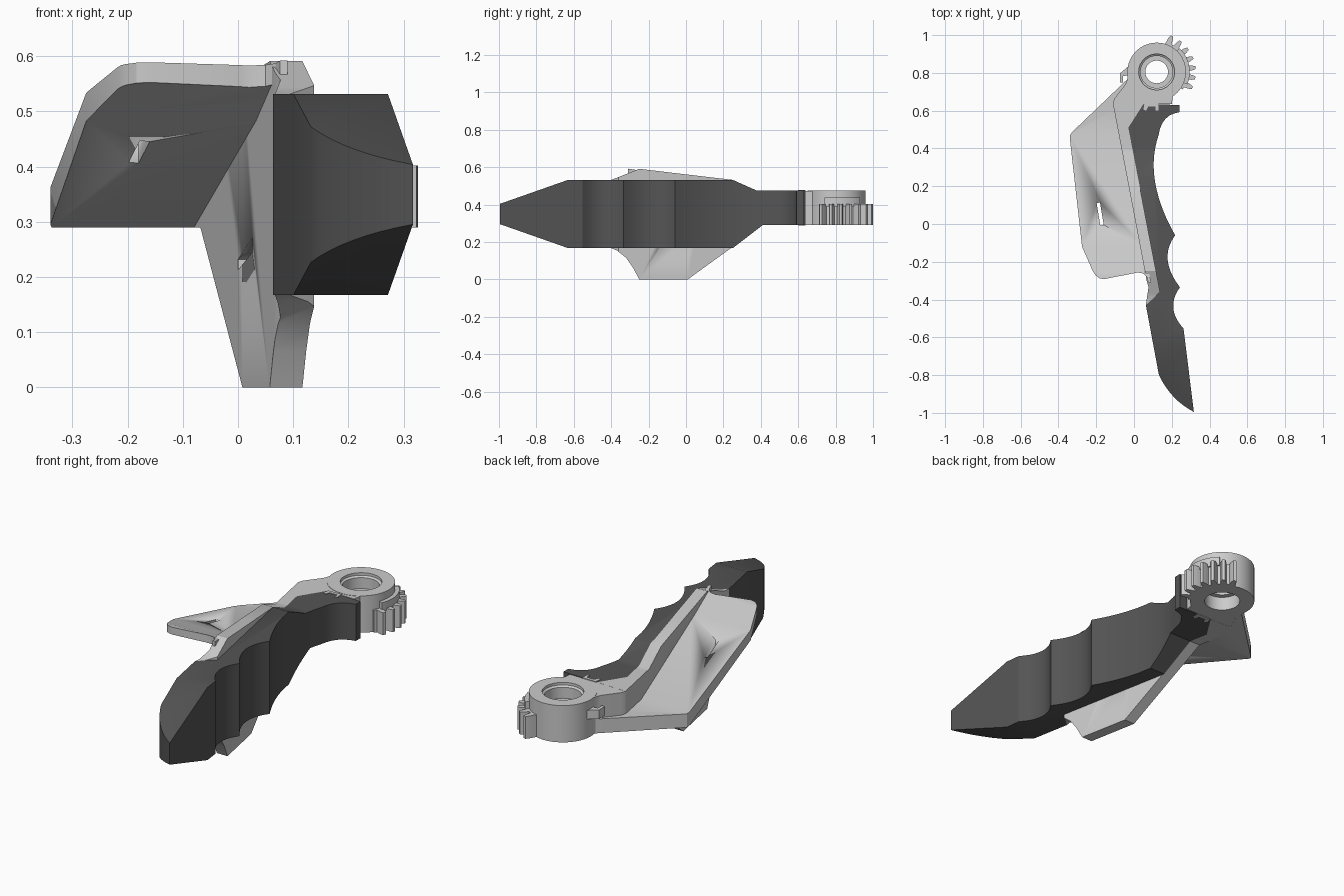
import bpy, bmesh, math
from mathutils import Vector

dark = bpy.data.materials.new("dark_grip")
dark.diffuse_color = (0.09, 0.09, 0.09, 1)
HUB = (0.12, 0.805)


def finish(name, bm, mat=None):
    bmesh.ops.recalc_face_normals(bm, faces=bm.faces)
    me = bpy.data.meshes.new(name)
    bm.to_mesh(me)
    bm.free()
    ob = bpy.data.objects.new(name, me)
    bpy.context.collection.objects.link(ob)
    if mat:
        me.materials.append(mat)
    bpy.ops.object.select_all(action='DESELECT')
    ob.select_set(True)
    bpy.context.view_layer.objects.active = ob
    bpy.ops.object.shade_smooth_by_angle(angle=math.radians(25))
    return ob


def slab(name, outline, prof, mat=None):
    """Plan outline extruded in z; prof = (y, bottom, top) rows give its side profile."""
    bm = bmesh.new()
    f = bm.faces.new([bm.verts.new((x, y, 0)) for x, y in outline])
    ext = bmesh.ops.extrude_face_region(bm, geom=[f])["geom"]
    for v in ext:
        if isinstance(v, bmesh.types.BMVert):
            v.co.z = 1
    for y, _, _ in prof:
        bmesh.ops.bisect_plane(bm, geom=bm.verts[:] + bm.edges[:] + bm.faces[:], dist=1e-5,
                               plane_co=(0, y, 0), plane_no=(0, 1, 0))
    prof = sorted(prof)
    for v in bm.verts:
        y = min(max(v.co.y, prof[0][0]), prof[-1][0])
        for a, b in zip(prof, prof[1:]):
            if a[0] <= y <= b[0]:
                t = (y - a[0]) / (b[0] - a[0])
                k = 2 if v.co.z > 0.5 else 1
                v.co.z = a[k] + t * (b[k] - a[k])
                break
    return finish(name, bm, mat)


def plate(name, outline, z0, z1, mat=None):
    return slab(name, outline, [(-2, z0, z1), (2, z0, z1)], mat)


def bow(a, m, b, n=10):
    """Curve from a through m to b, end point left out."""
    a, m, b = Vector(a), Vector(m), Vector(b)
    c = 2 * m - (a + b) / 2
    return [tuple(a * (1 - t) ** 2 + c * 2 * t * (1 - t) + b * t * t)
            for t in (i / n for i in range(n))]


def polar(r, deg):
    a = math.radians(deg)
    return (HUB[0] + r * math.cos(a), HUB[1] + r * math.sin(a))


def cut(ob, cutter):
    cutter.hide_render = True
    cutter.display_type = 'WIRE'
    m = ob.modifiers.new("cut", 'BOOLEAN')
    m.operation = 'DIFFERENCE'
    m.solver = 'EXACT'
    m.object = cutter


# finger grip with scalloped edge
grip_outline = [(-0.03, 0.51), (0.05, 0.635), (0.24, 0.63)]
grip_outline += bow((0.24, 0.592), (0.165, 0.555), (0.13, 0.47), 6)
grip_outline += bow((0.13, 0.47), (0.112, 0.22), (0.218, -0.06), 14)
grip_outline += bow((0.218, -0.06), (0.178, -0.19), (0.243, -0.335))
grip_outline += bow((0.243, -0.335), (0.208, -0.445), (0.262, -0.553))
grip_outline += [(0.262, -0.553)]
grip_outline += bow((0.317, -0.995), (0.21, -0.915), (0.132, -0.8), 8)
grip_outline += [(0.132, -0.8), (0.063, -0.43), (0.138, -0.36)]
slab("finger_grip", grip_outline,
     [(-1, 0.297, 0.402), (-0.63, 0.167, 0.532), (0.25, 0.167, 0.532),
      (0.38, 0.267, 0.474), (0.41, 0.29, 0.474), (0.65, 0.29, 0.474)], dark)

# upright web that runs behind the grip and drops into the lower fin
web_outline = [(-0.112, 0.64), (0.067, -0.3), (0.077, -0.335), (0.067, -0.4), (0.063, -0.43),
               (0.138, -0.36), (-0.03, 0.51), (0.05, 0.635)]
web = slab("upright_web", web_outline,
           [(-0.43, 0.167, 0.532), (-0.40, 0.167, 0.532), (-0.37, 0.155, 0.543),
            (-0.32, 0.115, 0.563), (-0.285, 0.065, 0.577), (-0.25, 0, 0.591),
            (0.01, 0, 0.56), (0.25, 0.174, 0.532), (0.38, 0.268, 0.474),
            (0.41, 0.29, 0.474), (0.65, 0.29, 0.474)])
cut(web, slab("fin_slot_cutter", [(-0.1, 0.05), (0.3, 0.05), (0.3, -0.085), (-0.1, -0.085)],
              [(-0.085, 0.245, 0.272), (0.05, 0.213, 0.232)]))

# sloping side wing
wing_outline = [(0.0, 0.80), (-0.322, 0.492), (-0.337, 0.475), (-0.34, 0.455), (-0.275, -0.12),
                (-0.218, -0.25), (-0.203, -0.272), (-0.184, -0.287), (-0.16, -0.292),
                (0.02, -0.257), (0.05, -0.262), (0.068, -0.28), (0.076, -0.31), (0.09, -0.31),
                (-0.08, 0.62)]
wing = slab("side_wing", wing_outline,
            [(-0.31, 0.557, 0.592), (-0.26, 0.545, 0.584), (-0.12, 0.483, 0.534),
             (0.47, 0.29, 0.358), (0.8, 0.29, 0.362)])
cut(wing, plate("wing_slot_cutter", [(-0.198, 0.11), (-0.18, 0.114), (-0.16, -0.005),
                                     (-0.178, -0.009)], 0.2, 0.8))

# arm joining hub and web
arm = plate("hub_arm", [polar(0.15, 180), (-0.035, 0.765), (-0.045, 0.74), (-0.103, 0.665),
                        (-0.112, 0.64), (-0.08, 0.55), (-0.03, 0.512), (0.05, 0.636),
                        (0.2, 0.636), polar(0.15, -55), polar(0.11, -60), polar(0.11, -90),
                        polar(0.11, -120), polar(0.11, -150), polar(0.11, 180)],
            0.2905, 0.4735)

# small clip let into the grip
plate("grip_clip", [(0.055, 0.638), (0.13, 0.638), (0.13, 0.6), (0.115, 0.6), (0.115, 0.622),
                    (0.075, 0.622), (0.065, 0.6), (0.05, 0.606)], 0.287, 0.477)

# pivot hub, turned profile (radius, z)
ring = [(0.155, 0.29), (0.155, 0.475), (0.095, 0.475), (0.095, 0.462), (0.085, 0.455),
        (0.085, 0.40), (0.06, 0.40), (0.06, 0.36), (0.085, 0.36), (0.085, 0.29)]
bm = bmesh.new()
N = 64
loops = [[bm.verts.new((*polar(r, 360 * i / N), z)) for r, z in ring] for i in range(N)]
for i in range(N):
    a, b = loops[i], loops[(i + 1) % N]
    for j in range(len(ring)):
        k = (j + 1) % len(ring)
        bm.faces.new((a[j], b[j], b[k], a[k]))
finish("pivot_hub", bm)

# gear sector: seven teeth
gear = [polar(0.14, -34), polar(0.166, -34)]
for i in range(7):
    c = -24 + 15.2 * i
    gear += [polar(r, c + d) for r, d in
             ((0.166, -5.2), (0.19, -3.8), (0.207, -2), (0.207, 2), (0.19, 3.8), (0.166, 5.2))]
gear += [polar(0.14, 75)] + [polar(0.14, a) for a in range(65, -34, -10)]
plate("gear_sector", gear, 0.29, 0.402)

# raised rib beside the teeth
rib = [polar(0.175, a) for a in range(-22, 47, 4)] + [polar(0.145, a) for a in range(46, -23, -4)]
plate("hub_rib", rib, 0.39, 0.437)

# hooked tab on the far side of the hub
plate("hub_hook", [(-0.02, 0.835), (-0.035, 0.83), (-0.075, 0.797), (-0.075, 0.75),
                   (-0.058, 0.75), (-0.058, 0.782), (-0.02, 0.79)], 0.385, 0.43)
